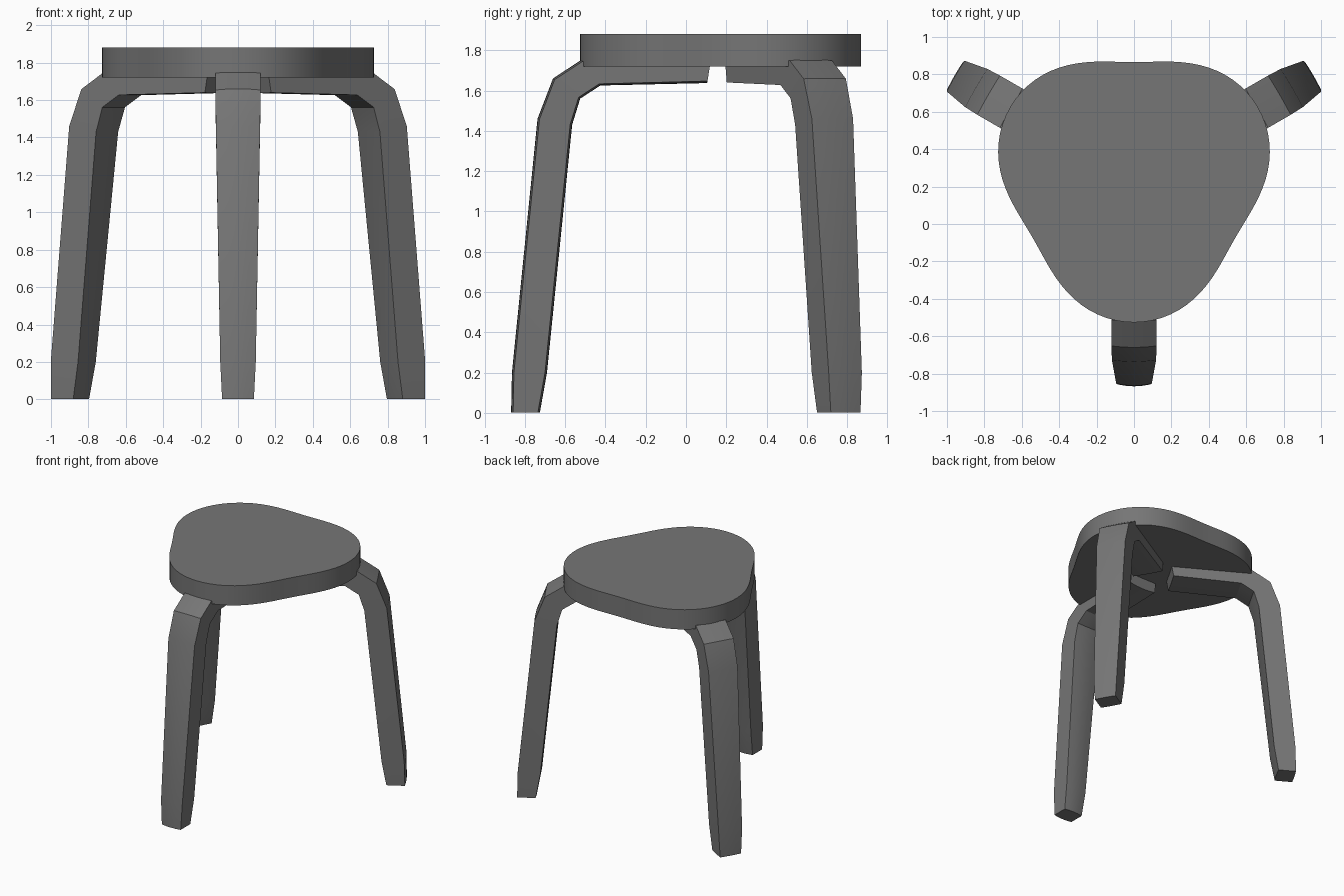
import bpy, bmesh
from math import sin, cos, pi, radians
from mathutils import Vector

if "Cube" in bpy.data.objects:
    bpy.data.objects.remove(bpy.data.objects["Cube"])

CY = 0.24  # y of the three-fold centre

# Dark grey finish
dark = bpy.data.materials.new("dark_grey")
dark.diffuse_color = (0.18, 0.18, 0.18, 1)
dark.use_nodes = True
dark.node_tree.nodes["Principled BSDF"].inputs["Base Color"].default_value = dark.diffuse_color


def finish(name, bm, angle):
    bmesh.ops.recalc_face_normals(bm, faces=bm.faces)
    me = bpy.data.meshes.new(name)
    bm.to_mesh(me)
    bm.free()
    me.materials.append(dark)
    ob = bpy.data.objects.new(name, me)
    bpy.context.collection.objects.link(ob)
    bpy.ops.object.select_all(action='DESELECT')
    ob.select_set(True)
    bpy.context.view_layer.objects.active = ob
    bpy.ops.object.shade_smooth_by_angle(angle=radians(angle))
    return ob


# Seat: rounded triangular slab
bm = bmesh.new()
ring = []
N = 96
for i in range(N):
    a = 2 * pi * i / N
    t = 3 * (a - pi / 6)
    r = 0.700 + 0.070 * cos(t) - 0.004 * cos(2 * t)
    ring.append(bm.verts.new((r * cos(a), CY + r * sin(a), 1.72)))
base = bm.faces.new(ring)
ext = bmesh.ops.extrude_face_region(bm, geom=[base], use_keep_orig=True)
for v in ext['geom']:
    if isinstance(v, bmesh.types.BMVert):
        v.co.z = 1.88
finish("seat", bm, 35)

# Bent leg stations: outer (radius, z), inner (radius, z), half width
STATIONS = [
    ((1.108, 0.003), (0.965, 0.003), 0.085),
    ((1.104, 0.20), (0.930, 0.20), 0.095),
    ((0.977, 1.46), (0.805, 1.43), 0.118),
    ((0.900, 1.66), (0.765, 1.56), 0.121),
    ((0.760, 1.752), (0.665, 1.625), 0.121),
    ((0.120, 1.73), (0.135, 1.637), 0.121),
]
COLS = [-1, -0.5, 0, 0.5, 1]


def make_leg(name, angle, bulge):
    d = Vector((cos(angle), sin(angle), 0))
    side = Vector((-sin(angle), cos(angle), 0))
    bm = bmesh.new()
    rings = []
    for o, i, w in STATIONS:
        outer = Vector((0, CY, o[1])) + d * o[0]
        inner = Vector((0, CY, i[1])) + d * i[0]
        n = (outer - inner).normalized() * bulge
        # slightly convex outer and inner faces
        pts = [outer - n * t * t + side * w * t for t in COLS]
        pts += [inner + n * t * t + side * w * t for t in reversed(COLS)]
        rings.append([bm.verts.new(p) for p in pts])
    for a, b in zip(rings, rings[1:]):
        for k in range(len(a)):
            m = (k + 1) % len(a)
            bm.faces.new((a[k], a[m], b[m], b[k]))
    bm.faces.new(rings[0])
    bm.faces.new(rings[-1])
    finish(name, bm, 30)


make_leg("front_leg", radians(-90), 0.010)
make_leg("back_right_leg", radians(30), 0.003)
make_leg("back_left_leg", radians(150), 0.003)
